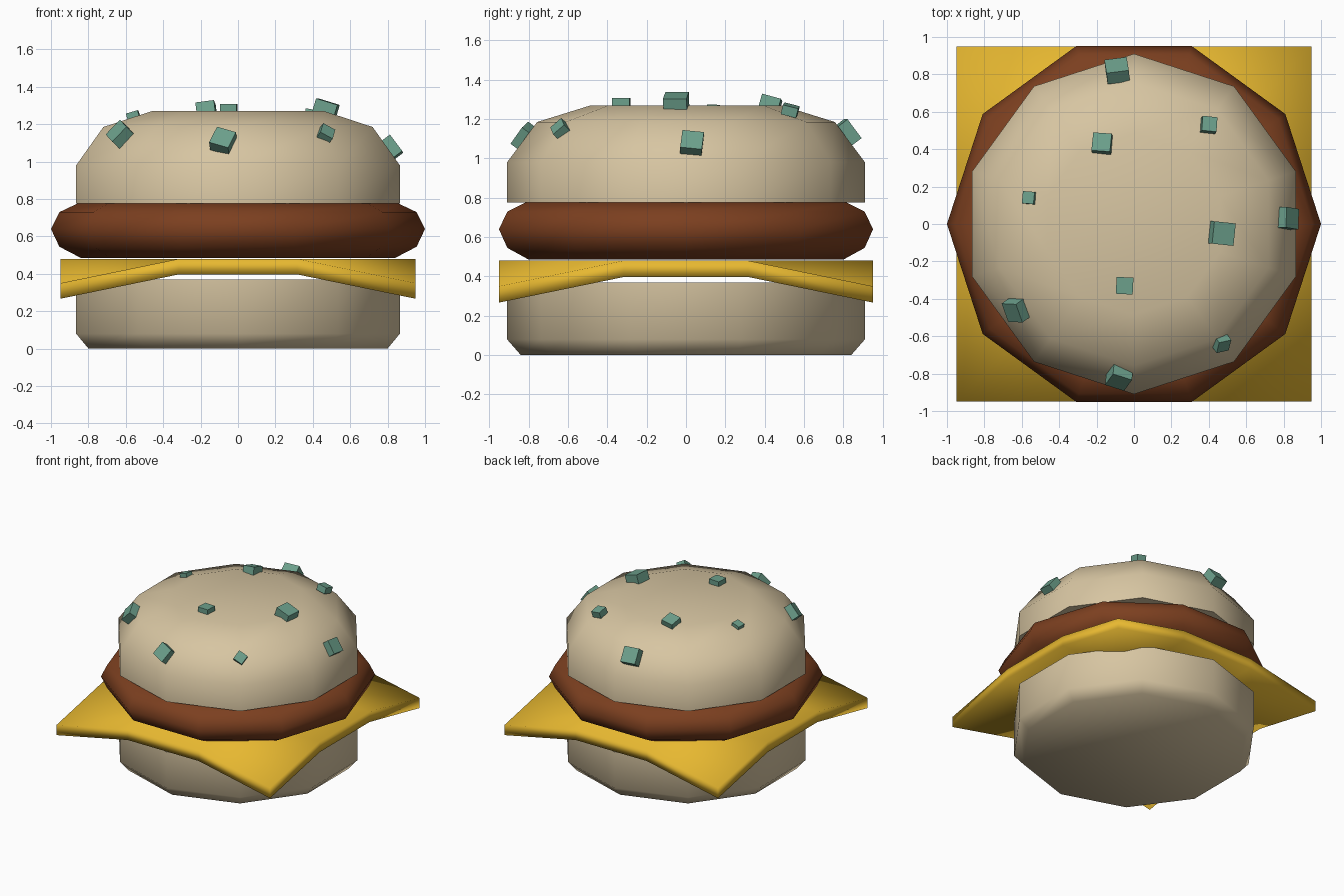
import bpy, bmesh
from math import sin, cos, tau, radians
from mathutils import Vector, Matrix

if "Cube" in bpy.data.objects:
    bpy.data.objects.remove(bpy.data.objects["Cube"])


def material(name, rgb):
    m = bpy.data.materials.new(name)
    m.diffuse_color = (*rgb, 1)
    m.use_nodes = True
    m.node_tree.nodes["Principled BSDF"].inputs["Base Color"].default_value = m.diffuse_color
    return m


BUN = material("bun", (0.68, 0.56, 0.36))
MEAT = material("meat", (0.20, 0.05, 0.014))
CHEESE = material("cheese", (0.80, 0.48, 0.03))
SEED = material("seed", (0.15, 0.35, 0.26))


def finish(name, bm, mat, smooth_angle=None):
    bmesh.ops.recalc_face_normals(bm, faces=bm.faces)
    me = bpy.data.meshes.new(name)
    bm.to_mesh(me)
    bm.free()
    me.materials.append(mat)
    if smooth_angle:
        me.shade_smooth()
        me.set_sharp_from_angle(angle=radians(smooth_angle))
    ob = bpy.data.objects.new(name, me)
    bpy.context.collection.objects.link(ob)
    return ob


def lathe(name, profile, mat, start=0, sides=10):
    """Closed solid turned from (radius, height) points, bottom to top."""
    bm = bmesh.new()
    rings = []
    for r, z in profile:
        angles = [start + tau * i / sides for i in range(sides)]
        rings.append([bm.verts.new((r * cos(a), r * sin(a), z)) for a in angles])
    for lo, hi in zip(rings, rings[1:]):
        for i in range(sides):
            j = (i + 1) % sides
            bm.faces.new((lo[i], lo[j], hi[j], hi[i]))
    bm.faces.new(rings[0][::-1])
    bm.faces.new(rings[-1])
    return finish(name, bm, mat, 60)


# Buns have a corner facing front and back, the patty has one at each side
lathe("bottom_bun", [(0.84, 0), (0.91, 0.08), (0.91, 0.37)], BUN, tau / 4)
lathe("patty", [(0.84, 0.485), (0.955, 0.545), (1.0, 0.64), (0.955, 0.73),
                (0.86, 0.775)], MEAT)
lathe("top_bun", [(0.91, 0.775), (0.91, 0.98), (0.757, 1.185), (0.484, 1.27)],
      BUN, tau / 4)

# Cheese slice: 3 x 3 slab with drooping corners
bm = bmesh.new()
bmesh.ops.create_grid(bm, x_segments=3, y_segments=3, size=0.95)
for v in bm.verts:
    corner = abs(v.co.x) > 0.9 and abs(v.co.y) > 0.9
    v.co.z = 0.35 if corner else 0.48
ext = bmesh.ops.extrude_face_region(bm, geom=bm.faces[:])
lower = [g for g in ext["geom"] if isinstance(g, bmesh.types.BMVert)]
bmesh.ops.translate(bm, verts=lower, vec=(0, 0, -0.083))
finish("cheese_slice", bm, CHEESE, 120)

# Seeds: x, y, z, size, spin in degrees, tilted to follow the bun surface
seeds = [
    (-0.09, 0.82, 1.13, 0.12, 8), (-0.17, 0.43, 1.28, 0.10, -5),
    (0.40, 0.53, 1.245, 0.08, -5), (-0.56, 0.14, 1.245, 0.065, -5),
    (0.47, -0.05, 1.285, 0.12, -6), (0.82, 0.03, 1.075, 0.11, -5),
    (-0.05, -0.33, 1.28, 0.09, -3), (-0.63, -0.46, 1.145, 0.11, 10),
    (0.47, -0.64, 1.15, 0.075, 0), (-0.08, -0.82, 1.11, 0.11, -25),
]
for n, (x, y, z, size, spin) in enumerate(seeds, 1):
    r = Vector((x, y)).length
    tilt = radians(53 if r > 0.74 else 17 if r > 0.45 else 0)
    normal = Vector((x / r * sin(tilt), y / r * sin(tilt), cos(tilt)))
    turn = Vector((0, 0, 1)).rotation_difference(normal).to_matrix().to_4x4()
    bm = bmesh.new()
    bmesh.ops.create_cube(bm, size=1, matrix=Matrix.Translation((x, y, z)) @ turn
                          @ Matrix.Rotation(radians(spin), 4, 'Z')
                          @ Matrix.Diagonal((size, size, size * 0.62, 1)))
    finish(f"seed_{n}", bm, SEED)
